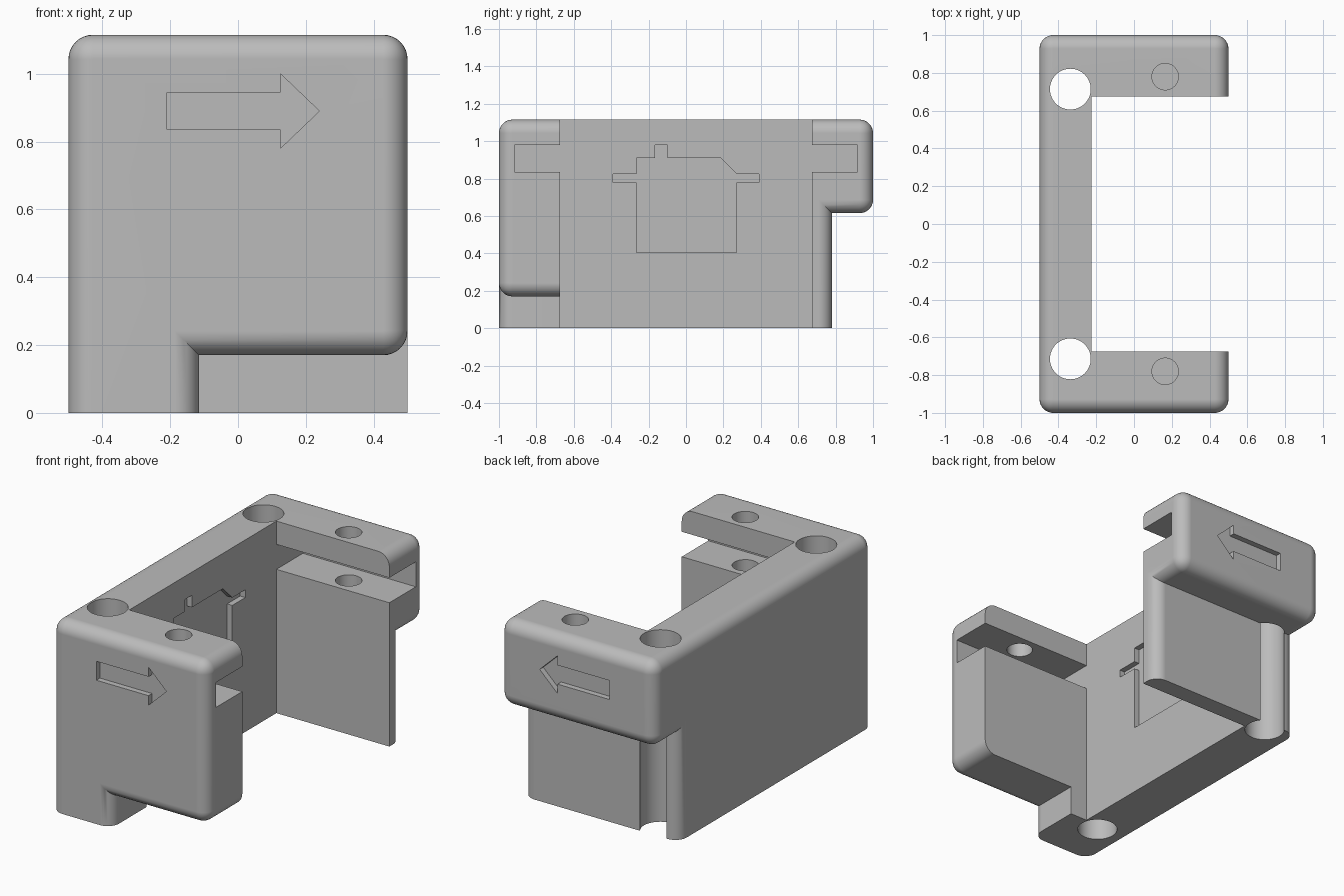
import bpy
import bmesh
import math
from mathutils import Vector

if "Cube" in bpy.data.objects:
    bpy.data.objects.remove(bpy.data.objects["Cube"])

TOP = 1.115
WALL = -0.226      # inner face of the long wall
ARM = 0.675        # inner face of the two arms
ENGRAVE = 0.033


def make_object(name, bm):
    bmesh.ops.recalc_face_normals(bm, faces=bm.faces)
    mesh = bpy.data.meshes.new(name)
    bm.to_mesh(mesh)
    bm.free()
    obj = bpy.data.objects.new(name, mesh)
    bpy.context.scene.collection.objects.link(obj)
    return obj


def box(name, lo, hi):
    bm = bmesh.new()
    bmesh.ops.create_cube(bm, size=1)
    lo, hi = Vector(lo), Vector(hi)
    for v in bm.verts:
        v.co = (lo + hi) / 2 + v.co * (hi - lo)
    return make_object(name, bm)


def cylinder(name, x, y, z0, z1, radius):
    bm = bmesh.new()
    bmesh.ops.create_cone(bm, cap_ends=True, segments=64, radius1=radius,
                          radius2=radius, depth=z1 - z0)
    bmesh.ops.translate(bm, verts=bm.verts, vec=(x, y, (z0 + z1) / 2))
    return make_object(name, bm)


def prism(name, points, push):
    bm = bmesh.new()
    face = bm.faces.new([bm.verts.new(p) for p in points])
    geom = bmesh.ops.extrude_face_region(bm, geom=[face])["geom"]
    moved = [g for g in geom if isinstance(g, bmesh.types.BMVert)]
    bmesh.ops.translate(bm, verts=moved, vec=push)
    return make_object(name, bm)


def cut(body, cutter):
    cutter.hide_render = True
    mod = body.modifiers.new("cut", "BOOLEAN")
    mod.operation = "DIFFERENCE"
    mod.solver = "EXACT"
    mod.object = cutter
    bpy.context.view_layer.update()
    graph = bpy.context.evaluated_depsgraph_get()
    result = bpy.data.meshes.new_from_object(body.evaluated_get(graph))
    body.modifiers.clear()
    body.data = result
    bpy.data.objects.remove(cutter)


# Outer block with a notch under the front arm and one under the back head
body = box("bracket_body", (-0.5, -1, 0), (0.5, 1, TOP))
cut(body, box("front_notch", (-0.115, -1.2, -0.2), (0.7, -0.3, 0.17)))
cut(body, box("back_notch", (-0.7, 0.78, -0.2), (0.7, 1.2, 0.615)))

# Round every outward edge except those around the base
bm = bmesh.new()
bm.from_mesh(body.data)
bmesh.ops.dissolve_limit(bm, angle_limit=0.01, verts=bm.verts, edges=bm.edges)
outward = [e for e in bm.edges
           if e.calc_face_angle_signed(0) > 0.1
           and max(v.co.z for v in e.verts) > 0.01]
bmesh.ops.bevel(bm, geom=outward, offset=0.072, offset_type="OFFSET",
                segments=8, profile=0.5, affect="EDGES", clamp_overlap=False)
bm.to_mesh(body.data)
bm.free()

# Open centre between the arms
cut(body, box("centre_opening", (WALL, -ARM, -0.2), (0.8, ARM, 1.4)))

# House-shaped recess in the long wall
house = [(-0.265, 0.405), (0.27, 0.405), (0.27, 0.78), (0.39, 0.78),
         (0.39, 0.825), (0.27, 0.825), (0.185, 0.91), (-0.1, 0.91),
         (-0.1, 0.98), (-0.165, 0.98), (-0.165, 0.91), (-0.265, 0.91),
         (-0.265, 0.825), (-0.39, 0.825), (-0.39, 0.78), (-0.265, 0.78)]
cut(body, prism("house_recess", [(WALL - ENGRAVE, y, z) for y, z in house],
                (0.2, 0, 0)))

# Slots, screw holes, post holes and arrows on both arms
arrow = [(-0.21, 0.835), (0.125, 0.835), (0.125, 0.78), (0.24, 0.89),
         (0.125, 1.0), (0.125, 0.945), (-0.21, 0.945)]
for side in (-1, 1):
    near, far = sorted((side * 0.5, side * 0.918))
    cut(body, box("slot", (WALL, near, 0.835), (0.8, far, 0.98)))
    cut(body, cylinder("screw_hole", 0.165, side * 0.78, 0.68, 1.4, 0.07))
    cut(body, cylinder("post_hole", -0.337, side * 0.714, -0.2, 1.4, 0.108))
    cut(body, prism("arrow_recess",
                    [(x, side * (1 - ENGRAVE), z) for x, z in arrow],
                    (0, side * 0.2, 0)))

# Plain grey finish
grey = bpy.data.materials.new("plain_grey")
colour = (0.5, 0.5, 0.5, 1)
grey.use_nodes = True
grey.diffuse_color = colour
grey.node_tree.nodes["Principled BSDF"].inputs["Base Color"].default_value = colour
body.data.materials.clear()
body.data.materials.append(grey)
for poly in body.data.polygons:
    poly.material_index = 0

# Smooth rounded edges, crisp corners
bpy.ops.object.select_all(action="DESELECT")
body.select_set(True)
bpy.context.view_layer.objects.active = body
bpy.ops.object.shade_smooth_by_angle(angle=math.radians(30))
weighted = body.modifiers.new("flat_face_normals", "WEIGHTED_NORMAL")
weighted.keep_sharp = True
